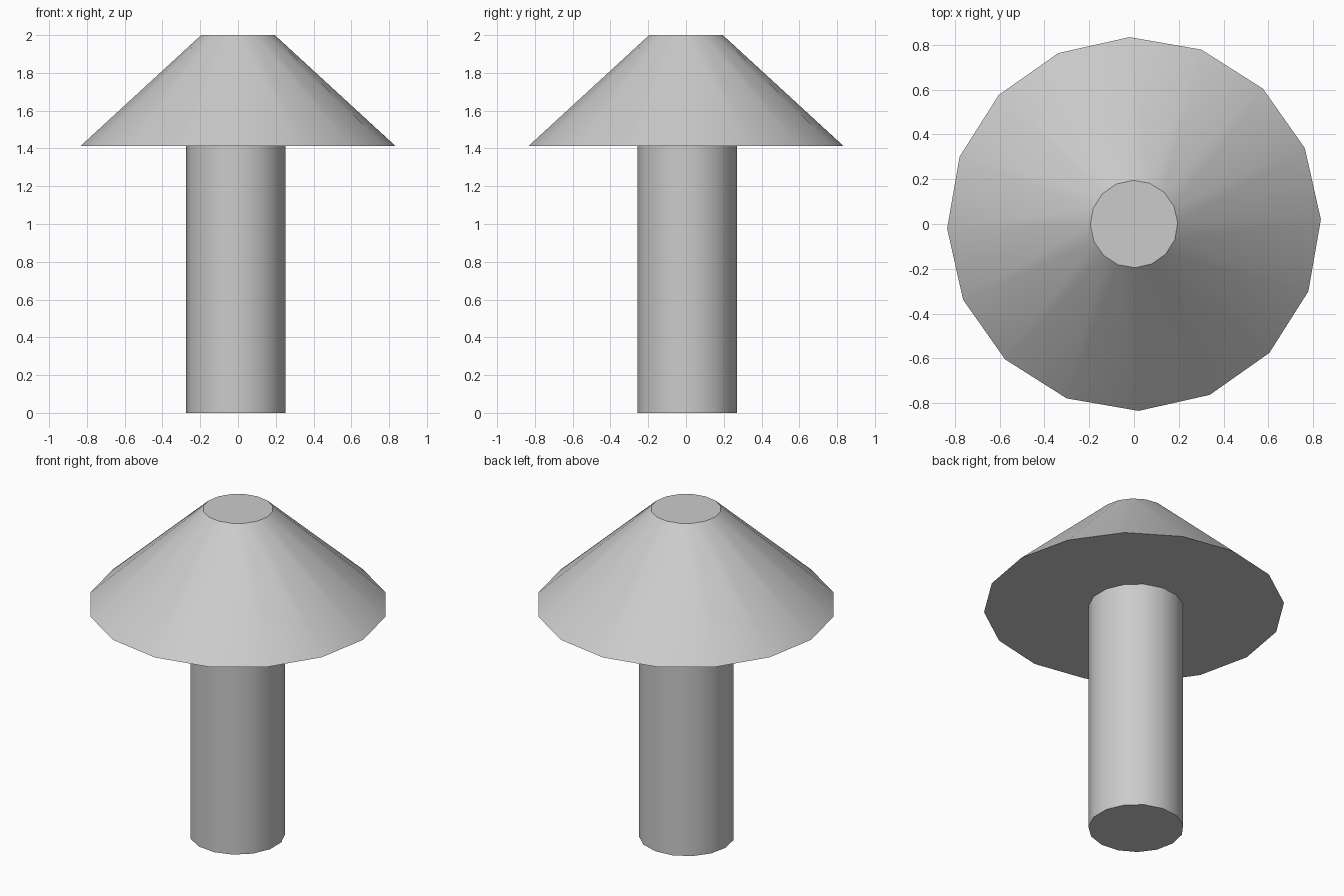
import bpy
from math import radians

cube = bpy.data.objects.get("Cube")
if cube:
    bpy.data.objects.remove(cube, do_unlink=True)

# Single neutral grey
grey = bpy.data.materials.new("light_grey")
grey.use_nodes = True
colour = (0.6, 0.6, 0.6, 1)
grey.diffuse_color = colour
for node in grey.node_tree.nodes:
    if node.type == 'BSDF_PRINCIPLED':
        node.inputs["Base Color"].default_value = colour


def frustum(name, sides, bottom, top, z0, z1, centre=(0, 0), turn=0):
    """Upright capped cone or cylinder with smooth sides and sharp rims."""
    bpy.ops.mesh.primitive_cone_add(
        vertices=sides, radius1=bottom, radius2=top, depth=z1 - z0,
        location=(centre[0], centre[1], (z0 + z1) / 2),
        rotation=(0, 0, radians(turn)))
    obj = bpy.context.object
    obj.name = name
    obj.data.materials.append(grey)
    bpy.ops.object.shade_smooth_by_angle(angle=radians(30))
    return obj


CAP_BASE = 1.413

# Stem, slightly off centre under the cap
frustum("stem", 15, 0.265, 0.265, 0, CAP_BASE, centre=(-0.009, 0.006), turn=90)

# Wide cap with a flat top
frustum("cap", 16, 0.834, 0.195, CAP_BASE, 2, turn=1.4)
